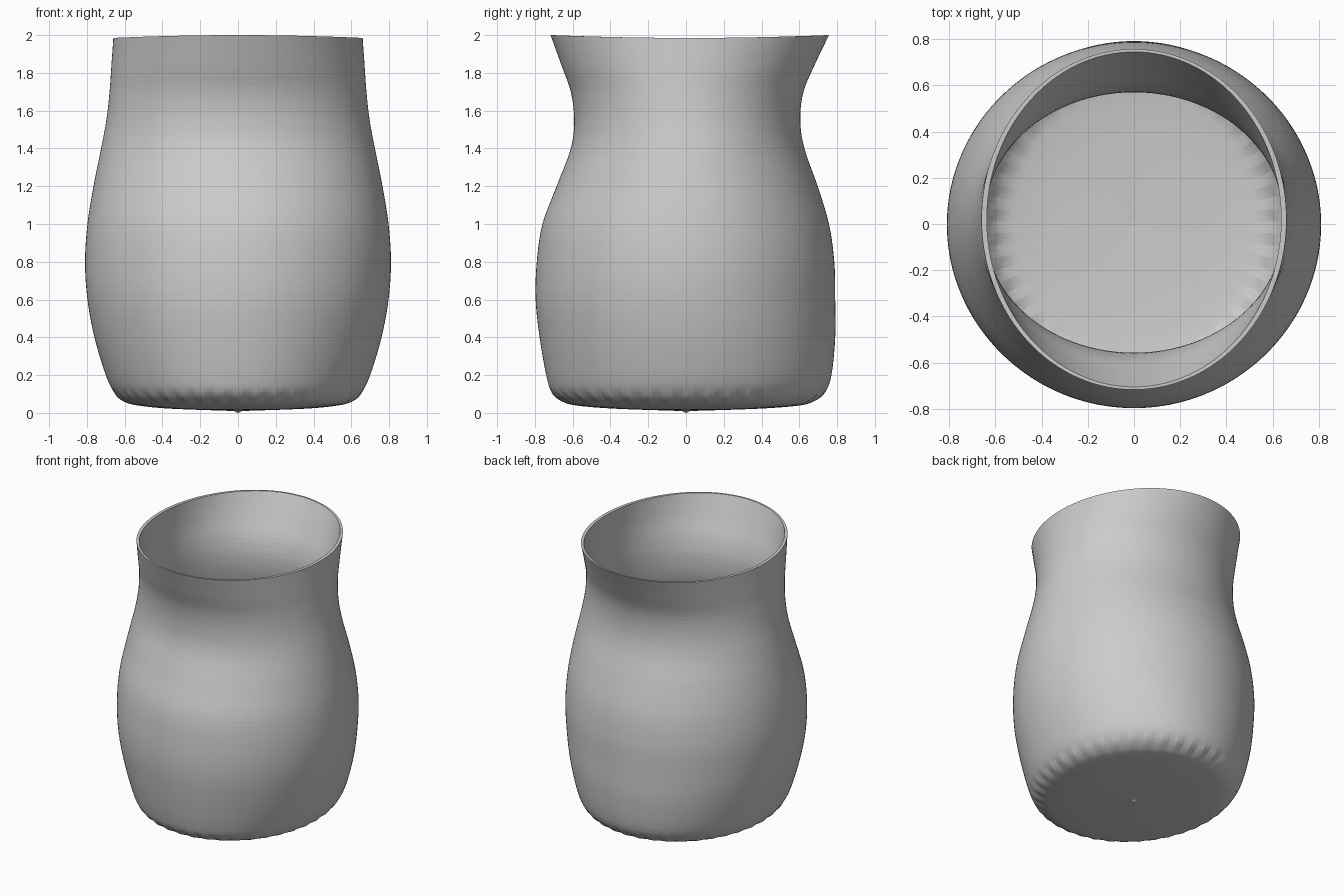
import bpy
import bmesh
from math import cos, sin, pi, exp

cube = bpy.data.objects.get("Cube")
if cube:
    bpy.data.objects.remove(cube, do_unlink=True)

SEGMENTS = 160
STEPS = 5
FLUTES = 40

# Cross-sections from base to rim: height, half width, front y, back y
SECTIONS = [
    (.01, .02, -.02, .02), (.022, .35, -.37, .38), (.038, .52, -.57, .59),
    (.06, .6, -.65, .67), (.11, .655, -.71, .735), (.2, .7, -.74, .77),
    (.4, .76, -.775, .79), (.6, .797, -.796, .79), (.8, .81, -.79, .785),
    (1, .797, -.76, .757), (1.2, .765, -.685, .697), (1.4, .725, -.61, .627),
    (1.55, .697, -.592, .605), (1.7, .68, -.61, .622), (1.85, .67, -.663, .685),
    (2, .66, -.717, .757),
]


def spline(rows):
    """Smooth curve through all the cross-sections."""
    out = []
    last = len(rows) - 1
    for i in range(last):
        a, b, c, d = (rows[min(max(k, 0), last)] for k in range(i - 1, i + 3))
        for step in range(STEPS):
            t = step / STEPS
            out.append(tuple(
                q + t * (r - p + t * (2 * p - 5 * q + 4 * r - s + t * (3 * (q - r) + s - p))) / 2
                for p, q, r, s in zip(a, b, c, d)))
    return out + [rows[-1]]


def inset(section):
    """Inner wall: thick at the floor, thinning toward the rim."""
    z, width, front, back = section
    top = max(0, (z - 1.6) / .4)
    side = min(.035 - .012 * top, width * .5)
    depth = min(.035 - .023 * top, back * .5)
    return (z + .04 * max(0, 1 - z / .5), width - side, front + depth, back - depth)


def add_ring(bm, section, base_z):
    """Elliptical ring with a fluted base edge and a gently saddled rim."""
    z, width, front, back = section
    flute = .009 * exp(-((base_z - .075) / .035) ** 2)
    dip = .015 * max(0, (base_z - 1.7) / .3)
    ring = []
    for i in range(SEGMENTS):
        a = 2 * pi * i / SEGMENTS
        k = 1 + flute * cos(FLUTES * a)
        ring.append(bm.verts.new((
            k * width * cos(a),
            (front + back) / 2 + k * (back - front) / 2 * sin(a),
            z - dip * cos(a) ** 2)))
    return ring


# Jar body: outer wall up to the rim, then the inner wall down to the floor
bm = bmesh.new()
outer = spline(SECTIONS)
rings = [add_ring(bm, s, s[0]) for s in outer]
rings += [add_ring(bm, inset(s), s[0]) for s in reversed(outer)]
for low, high in zip(rings, rings[1:]):
    for i in range(SEGMENTS):
        j = (i + 1) % SEGMENTS
        bm.faces.new((low[i], low[j], high[j], high[i]))

# Close the underside and the inner floor
for ring, z in ((rings[0], 0), (rings[-1], .05)):
    centre = bm.verts.new((0, 0, z))
    for i in range(SEGMENTS):
        bm.faces.new((ring[i], ring[(i + 1) % SEGMENTS], centre))
bmesh.ops.recalc_face_normals(bm, faces=bm.faces)

mesh = bpy.data.meshes.new("jar_body")
bm.to_mesh(mesh)
bm.free()
jar = bpy.data.objects.new("jar_body", mesh)
bpy.context.collection.objects.link(jar)

# Plain grey clay
clay = bpy.data.materials.new("grey_clay")
clay.use_nodes = True
grey = (.6, .6, .6, 1)
clay.diffuse_color = grey
clay.node_tree.nodes["Principled BSDF"].inputs["Base Color"].default_value = grey
mesh.materials.append(clay)
